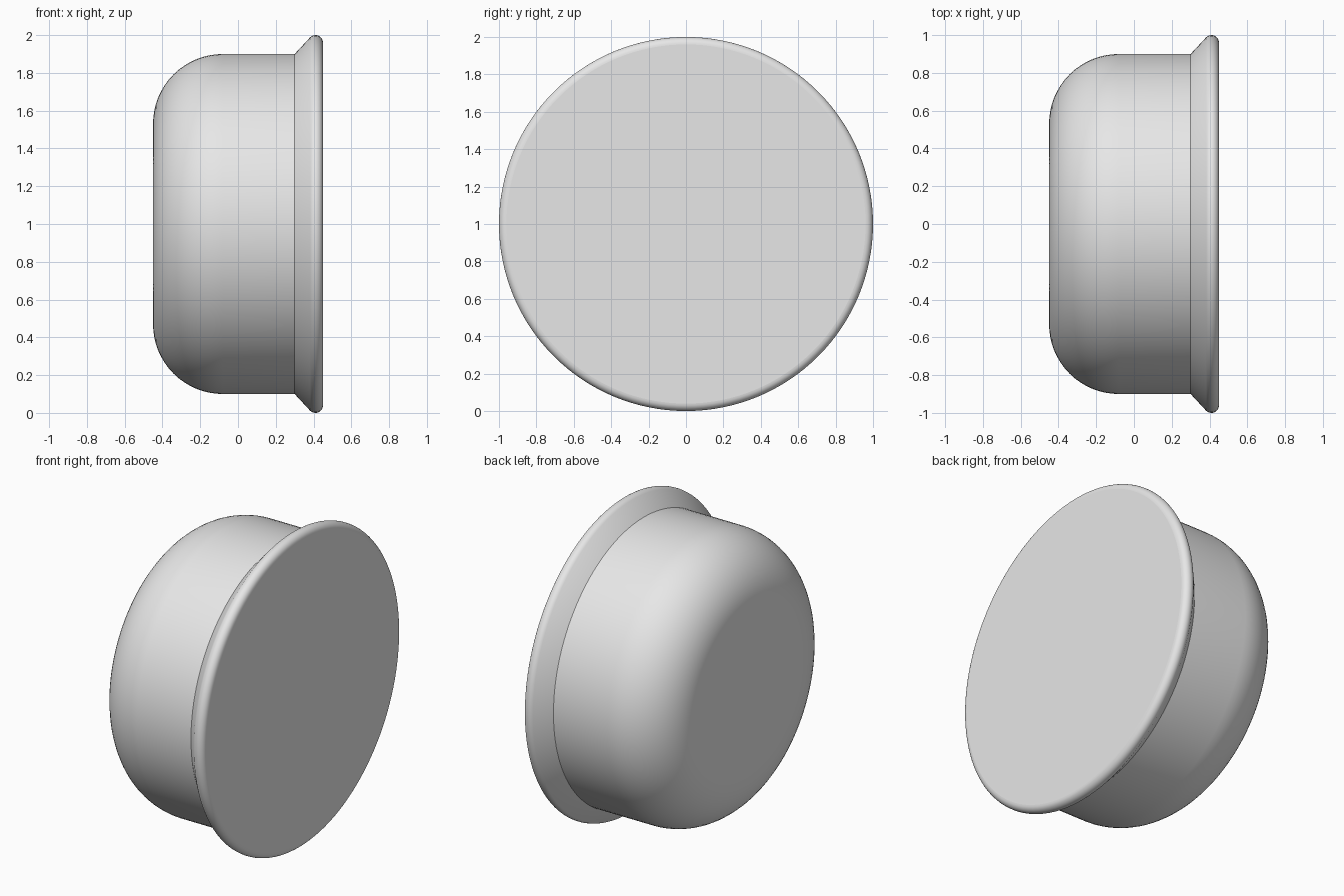
import bpy, bmesh, math
from mathutils import Matrix, Vector

if "Cube" in bpy.data.objects:
    bpy.data.objects.remove(bpy.data.objects["Cube"])

SEGMENTS = 128


def arc(cx, cr, radius, start, end, steps):
    """Points (x, r) on an arc, angles in degrees from the +x axis."""
    angles = [math.radians(start + (end - start) * i / steps) for i in range(steps + 1)]
    return [(cx + radius * math.cos(a), cr + radius * math.sin(a)) for a in angles]


# Knob outline: rounded outer end, straight barrel, flared lip, rounded rim
profile = arc(-0.08, 0.53, 0.37, 180, 90, 16)
profile += [(0.30, 0.90)]
profile += arc(0.41, 0.96, 0.04, 135, 0, 10)

# Revolve the outline around the x axis
bm = bmesh.new()
rings = []
for x, r in profile:
    ring = []
    for i in range(SEGMENTS):
        a = math.tau * i / SEGMENTS
        ring.append(bm.verts.new((x, r * math.cos(a), 1 + r * math.sin(a))))
    rings.append(ring)
for a, b in zip(rings, rings[1:]):
    for i in range(SEGMENTS):
        j = (i + 1) % SEGMENTS
        bm.faces.new((a[i], a[j], b[j], b[i]))

# Flat discs closing both ends
caps = [bm.faces.new(rings[0]), bm.faces.new(rings[-1])]
bmesh.ops.recalc_face_normals(bm, faces=bm.faces)

mesh = bpy.data.meshes.new("round_knob")
bm.to_mesh(mesh)
bm.free()
knob = bpy.data.objects.new("round_knob", mesh)
bpy.context.collection.objects.link(knob)

# Plain light grey
grey = bpy.data.materials.new("light_grey")
grey.diffuse_color = (0.8, 0.8, 0.8, 1)
grey.use_nodes = True
grey.node_tree.nodes["Principled BSDF"].inputs["Base Color"].default_value = grey.diffuse_color
mesh.materials.append(grey)

# Smooth sides with a crisp crease at the lip, flat ends
bpy.context.view_layer.objects.active = knob
knob.select_set(True)
bpy.ops.object.shade_smooth_by_angle(angle=math.radians(30))
for face in mesh.polygons:
    if len(face.vertices) > 4:
        face.use_smooth = False
